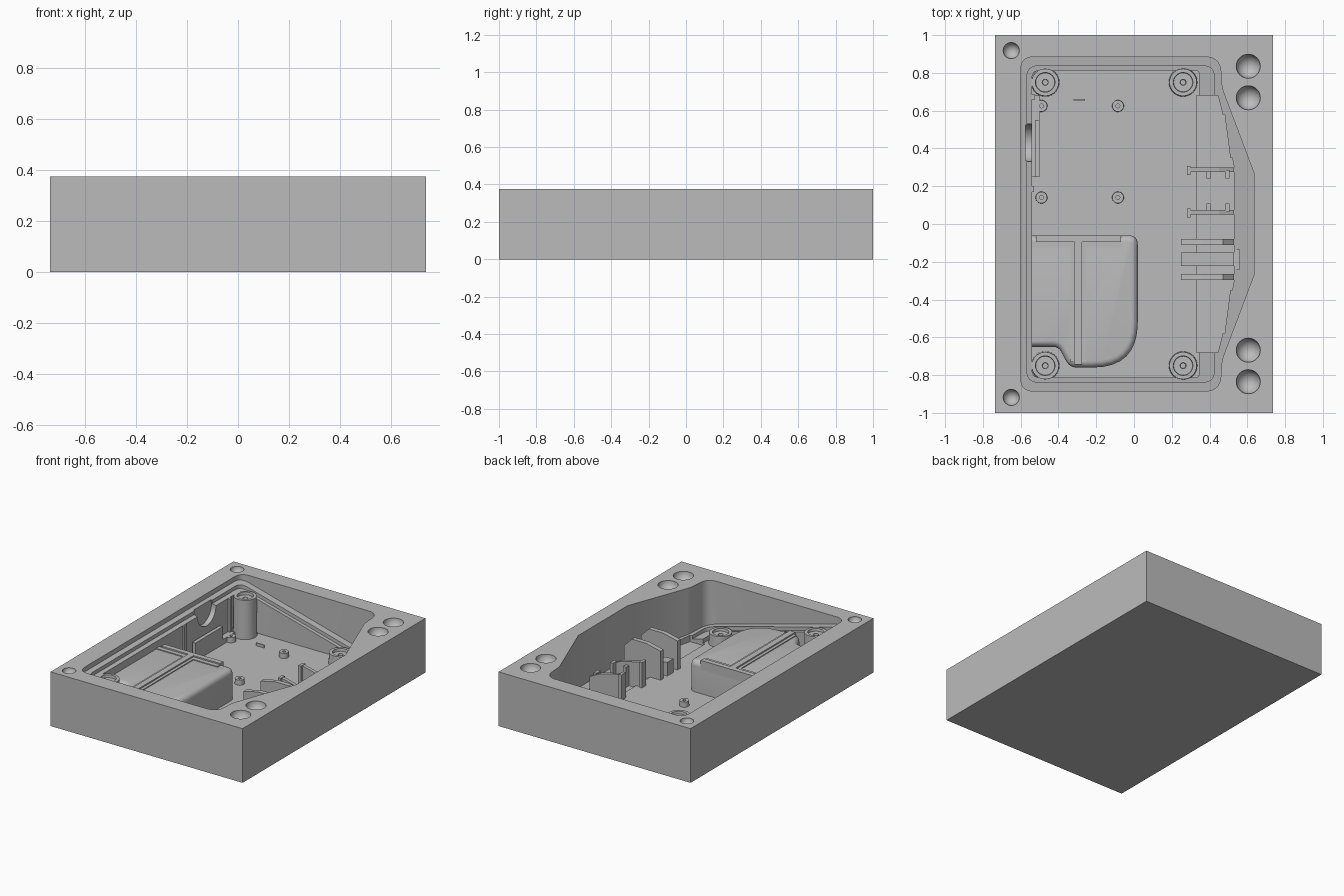
import bpy, bmesh, math
from mathutils import Vector, Matrix

cube = bpy.data.objects.get("Cube")
if cube:
    bpy.data.objects.remove(cube, do_unlink=True)

mat = bpy.data.materials.new("plain_grey")
mat.use_nodes = True
GREY = (0.5, 0.5, 0.5, 1)
mat.diffuse_color = GREY
mat.node_tree.nodes["Principled BSDF"].inputs["Base Color"].default_value = GREY

TOP, FLOOR, LOW = 0.375, 0.035, 0.02


def slope(x):
    """Height of the tilted rim surface."""
    return 0.182 - 0.267 * x


def finish(name, bm):
    bmesh.ops.recalc_face_normals(bm, faces=bm.faces)
    me = bpy.data.meshes.new(name)
    bm.to_mesh(me)
    bm.free()
    me.materials.append(mat)
    ob = bpy.data.objects.new(name, me)
    bpy.context.collection.objects.link(ob)
    return ob


def smooth(ob):
    bpy.ops.object.select_all(action='DESELECT')
    ob.select_set(True)
    bpy.context.view_layer.objects.active = ob
    bpy.ops.object.shade_smooth_by_angle(angle=math.radians(30))


def rounded(corners, steps=8):
    """Outline from (x, y, radius) corners; radius is the trimmed length."""
    out, n = [], len(corners)
    for i, (x, y, r) in enumerate(corners):
        p = Vector((x, y))
        if not r:
            out.append(p)
            continue
        a = p + (Vector(corners[i - 1][:2]) - p).normalized() * r
        b = p + (Vector(corners[(i + 1) % n][:2]) - p).normalized() * r
        for k in range(steps + 1):
            t = k / steps
            out.append(a * (1 - t) ** 2 + p * 2 * t * (1 - t) + b * t * t)
    return out


def mirror_y(half):
    return half + [(x, -y, r) for x, y, r in reversed(half)]


def prism(name, corners, bottom, top, fillet=0):
    bm = bmesh.new()
    pts = rounded(corners)
    lo = [bm.verts.new((p.x, p.y, bottom(p.x) if callable(bottom) else bottom)) for p in pts]
    hi = [bm.verts.new((p.x, p.y, top(p.x) if callable(top) else top)) for p in pts]
    bm.faces.new(lo)
    cap = bm.faces.new(hi)
    for i in range(len(pts)):
        j = (i + 1) % len(pts)
        bm.faces.new((lo[i], lo[j], hi[j], hi[i]))
    bmesh.ops.recalc_face_normals(bm, faces=bm.faces)
    if fillet:
        bmesh.ops.bevel(bm, geom=list(cap.edges), offset=fillet, segments=5,
                        profile=0.5, affect='EDGES', clamp_overlap=True)
    return finish(name, bm)


def box(name, x0, x1, y0, y1, z0, z1):
    return prism(name, [(x0, y0, 0), (x1, y0, 0), (x1, y1, 0), (x0, y1, 0)], z0, z1)


def plate_xz(name, outline, y, thick):
    """Upright plate from an (x, z) side profile."""
    bm = bmesh.new()
    face = bm.faces.new([bm.verts.new((x, y - thick / 2, z)) for x, z in outline])
    ext = bmesh.ops.extrude_face_region(bm, geom=[face])
    bmesh.ops.translate(bm, vec=(0, thick, 0),
                        verts=[v for v in ext["geom"] if isinstance(v, bmesh.types.BMVert)])
    return finish(name, bm)


def lathe(name, profile, x, y):
    bm = bmesh.new()
    vs = [bm.verts.new((r, 0, z)) for r, z in profile]
    es = [bm.edges.new(p) for p in zip(vs, vs[1:])]
    bmesh.ops.spin(bm, geom=vs + es, cent=(0, 0, 0), axis=(0, 0, 1),
                   angle=math.tau, steps=32, use_duplicate=False)
    bmesh.ops.remove_doubles(bm, verts=bm.verts, dist=1e-5)
    bmesh.ops.translate(bm, vec=(x, y, 0), verts=bm.verts)
    ob = finish(name, bm)
    smooth(ob)
    return ob


def cut(body, cutter):
    cutter.hide_render = True
    mod = body.modifiers.new("cut", 'BOOLEAN')
    mod.object, mod.operation, mod.solver = cutter, 'DIFFERENCE', 'EXACT'
    dg = bpy.context.evaluated_depsgraph_get()
    me = bpy.data.meshes.new_from_object(body.evaluated_get(dg))
    body.modifiers.clear()
    body.data = me
    bpy.data.objects.remove(cutter, do_unlink=True)


# Block and its stepped cavity
block = box("mould_block", -0.735, 0.735, -1, 1, 0, TOP)
rim = mirror_y([(-0.6, 0.885, 0.07), (0.455, 0.885, 0.08), (0.465, 0.72, 0.03), (0.635, 0.27, 0)])
cut(block, prism("rim_cutter", rim, slope, 0.6))
lip = mirror_y([(-0.567, 0.837, 0.06), (0.425, 0.837, 0.06)])
cut(block, prism("lip_cutter", lip, lambda x: slope(x) - 0.025, 0.6))
pocket = mirror_y([(-0.54, 0.812, 0.04), (0.345, 0.812, 0.02)])
cut(block, prism("pocket_cutter", pocket, FLOOR, 0.6))
side = mirror_y([(0.33, 0.68, 0), (0.445, 0.68, 0), (0.47, 0.58, 0), (0.48, 0.58, 0),
                 (0.51, 0.35, 0), (0.52, 0.35, 0), (0.53, 0.3, 0)])
cut(block, prism("side_cutter", side, LOW, 0.6))

# Round port in the side wall
bm = bmesh.new()
bmesh.ops.create_cone(bm, cap_ends=True, segments=40, radius1=0.1, radius2=0.1, depth=0.06,
                      matrix=Matrix.Translation((-0.545, 0.43, 0.3)) @ Matrix.Rotation(math.pi / 2, 4, 'Y'))
cut(block, finish("port_cutter", bm))

# Dimples in the top face
for s in (1, -1):
    for x, y, r in ((-0.65, 0.918, 0.043), (0.605, 0.835, 0.064), (0.605, 0.668, 0.064)):
        bm = bmesh.new()
        bmesh.ops.create_uvsphere(bm, u_segments=32, v_segments=17, radius=r,
                                  matrix=Matrix.Translation((x, s * y, TOP)))
        cut(block, finish("dimple_cutter", bm))
smooth(block)

# Screw posts with recessed rings
for s, end in ((1, "back"), (-1, "front")):
    for x, h, side_name in ((-0.47, 0.305, "right"), (0.26, 0.11, "left")):
        lathe(f"screw_post_{end}_{side_name}",
              [(0.076, LOW), (0.072, h), (0.052, h), (0.05, h - 0.018), (0.016, h - 0.018),
               (0.014, h - 0.04), (0, h - 0.04)], x, s * 0.75)

# Small board standoffs
for x in (-0.49, -0.085):
    for y in (0.14, 0.625):
        lathe("board_standoff", [(0.032, LOW), (0.03, 0.07), (0.01, 0.07), (0.01, 0.055), (0, 0.055)], x, y)

# Raised compartment with rounded shoulders and ribs
bay = prism("raised_bay", [(-0.6, -0.06, 0), (0.02, -0.06, 0.05), (0.02, -0.76, 0.24),
                           (-0.34, -0.76, 0.04), (-0.4, -0.65, 0.03), (-0.6, -0.65, 0)],
            LOW, 0.25, fillet=0.035)
smooth(bay)
box("bay_back_rib", -0.52, -0.07, -0.095, -0.06, 0.2, 0.265)
box("bay_back_step", -0.54, -0.07, -0.125, -0.09, 0.2, 0.256)
box("bay_long_rib", -0.315, -0.275, -0.745, -0.09, LOW, 0.265)
box("bay_long_rib_foot", -0.335, -0.255, -0.73, -0.09, 0.2, 0.256)

# Side wall bracket below the port
box("bracket_base", -0.55, -0.5, 0.25, 0.68, LOW, 0.07)
box("bracket_plate", -0.525, -0.5, 0.25, 0.55, LOW, 0.16)
box("wall_rib_front", -0.56, -0.53, 0.17, 0.2, LOW, 0.3)
box("wall_rib_back", -0.56, -0.525, 0.66, 0.685, LOW, 0.3)
box("floor_mark", -0.32, -0.26, 0.655, 0.662, LOW, 0.055)

# Clip walls with teeth
clip = [(0.285, 0.01), (0.53, 0.01), (0.53, 0.13), (0.45, 0.17), (0.285, 0.21)]
for y, d in ((0.287, -1), (0.063, 1)):
    plate_xz("clip_wall", clip, y, 0.024)
    box("clip_end", 0.28, 0.3, y - 0.028, y + 0.02, 0.01, 0.21)
    for x in (0.395, 0.495):
        y2 = y + d * 0.045
        box("clip_tooth", x - 0.011, x + 0.011, min(y, y2), max(y, y2), 0.01, 0.16)

# Guide walls around a centre block
guide = [(0.25, 0.01), (0.53, 0.01), (0.53, 0.2), (0.47, 0.26), (0.36, 0.26), (0.25, 0.235)]
for y in (-0.095, -0.28):
    plate_xz("guide_wall", guide, y, 0.032)
plate_xz("guide_block", [(0.25, 0.01), (0.53, 0.01), (0.53, 0.1), (0.25, 0.13)], -0.187, 0.07)
box("guide_stop", 0.53, 0.56, -0.24, -0.135, 0.01, 0.045)
